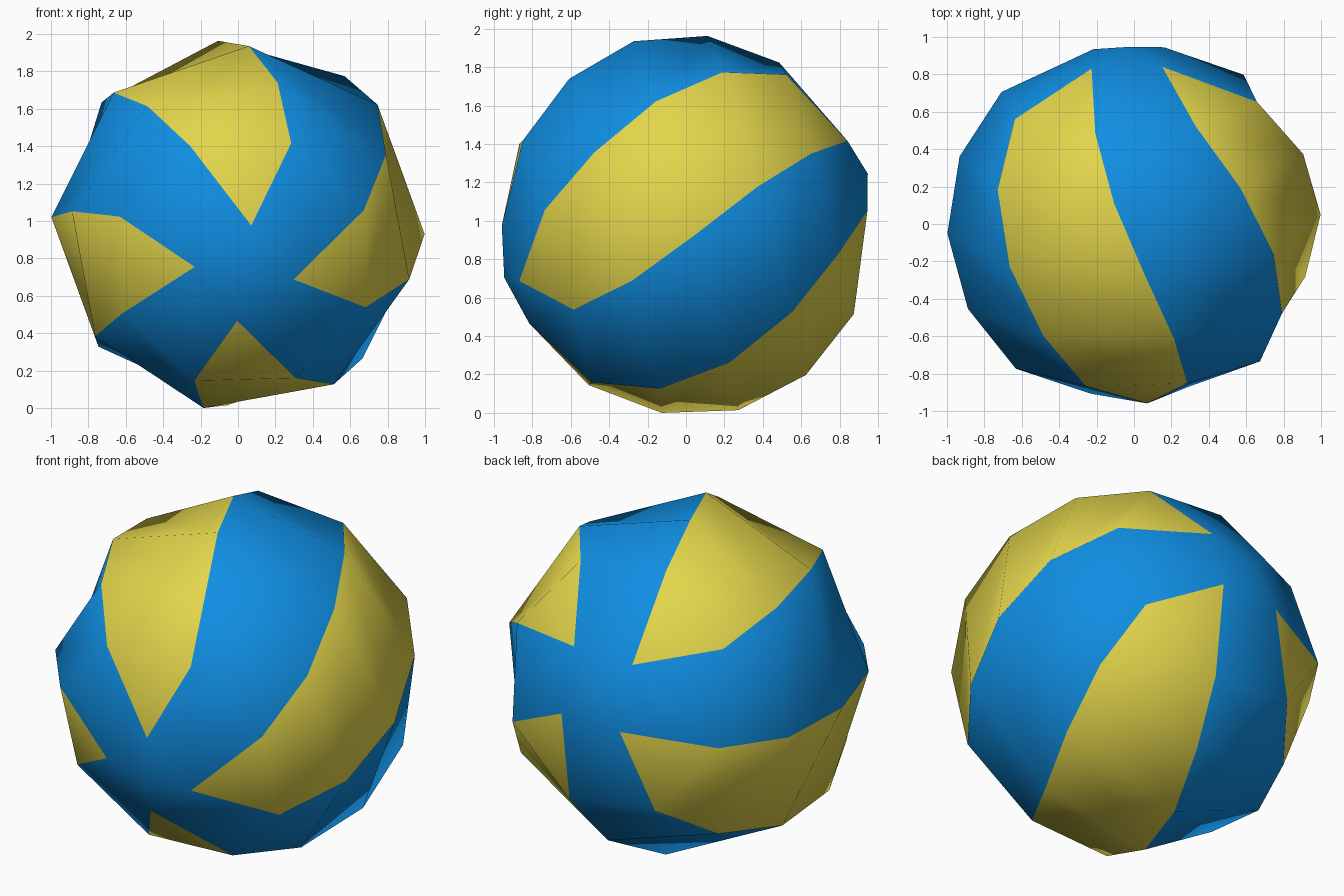
import bpy, bmesh
from math import sin, cos, radians
from mathutils import Vector

if "Cube" in bpy.data.objects:
    bpy.data.objects.remove(bpy.data.objects["Cube"])

RINGS, TWIST, PANELS = 8, 9.1, 4      # 22.5 degree rings, twist per ring, yellow panels


def material(name, rgb):
    m = bpy.data.materials.new(name)
    m.diffuse_color = (*rgb, 1)
    m.use_nodes = True
    m.node_tree.nodes["Principled BSDF"].inputs["Base Color"].default_value = m.diffuse_color
    return m


# Tilted ball axis and two directions across it
axis = Vector((0.036, -0.961, -0.275)).normalized()
across = (Vector((1, 0, 0)) - axis * axis.x).normalized()
upward = axis.cross(across)


def point(radius, height, azimuth):
    a = radians(azimuth)
    return (across * cos(a) + upward * sin(a)) * radius + axis * height


bm = bmesh.new()


def add_face(verts, colour):
    f = bm.faces.new(verts)
    f.material_index = colour
    f.smooth = True


# Rings: four panel tips next to each pole, eight panel corners on the others
rings = []
for k in range(1, RINGS):
    theta = radians(180 * k / RINGS)
    middle = 19.2 + TWIST * (k - RINGS / 2)
    if k in (1, RINGS - 1):
        ring = [bm.verts.new(point(0.267, cos(theta), middle + 90 * i)) for i in range(PANELS)]
    else:
        ring = [bm.verts.new(point(sin(theta), cos(theta), middle - 22.5 + 45 * i))
                for i in range(2 * PANELS)]
    rings.append(ring)

# Body: alternating yellow and blue twisted panels
for upper, lower in zip(rings[1:-2], rings[2:-1]):
    for i in range(8):
        j = (i + 1) % 8
        add_face((upper[i], lower[i], lower[j], upper[j]), 1 - i % 2)

# Ends: pointed yellow tips, blue gaps and blue caps
for tips, ring, side in ((rings[0], rings[1], 1), (rings[-1], rings[-2], -1)):
    pole = bm.verts.new(axis * side * 0.985)
    for i in range(PANELS):
        n = (i + 1) % PANELS
        add_face((tips[i], ring[2 * i], ring[2 * i + 1]), 1)
        add_face((tips[i], ring[2 * i + 1], ring[2 * n], tips[n]), 0)
        add_face((pole, tips[i], tips[n]), 0)

bmesh.ops.recalc_face_normals(bm, faces=bm.faces)

# Stand the ball on the ground
bmesh.ops.translate(bm, verts=bm.verts, vec=(0, 0, -min(v.co.z for v in bm.verts)))

mesh = bpy.data.meshes.new("ball")
bm.to_mesh(mesh)
bm.free()
mesh.materials.append(material("blue", (0.005, 0.27, 0.76)))
mesh.materials.append(material("yellow", (0.76, 0.66, 0.07)))
ball = bpy.data.objects.new("ball", mesh)
bpy.context.collection.objects.link(ball)
